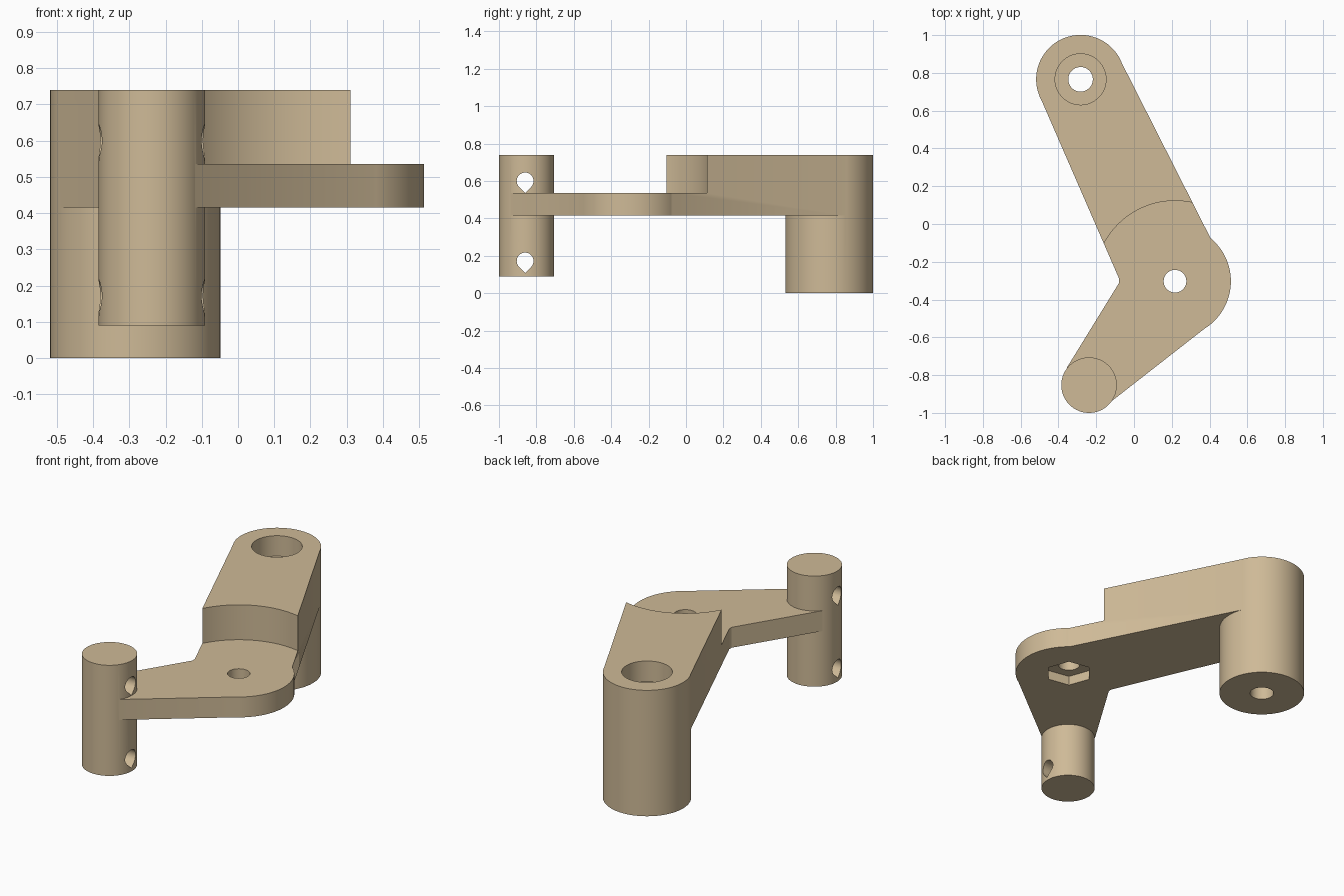
import bpy, bmesh
from math import sin, cos, pi, radians
from mathutils import Vector

if "Cube" in bpy.data.objects:
    bpy.data.objects.remove(bpy.data.objects["Cube"])

A, B, C = Vector((-0.283, 0.766)), Vector((0.217, -0.303)), Vector((-0.238, -0.853))
PLATE_LO, PLATE_HI, TOP = 0.415, 0.535, 0.74


def prism(name, pts, z0, z1):
    """Extrude a counter-clockwise outline from z0 to z1."""
    bm = bmesh.new()
    face = bm.faces.new([bm.verts.new((p[0], p[1], z0)) for p in pts])
    ext = bmesh.ops.extrude_face_region(bm, geom=[face])
    bmesh.ops.translate(bm, vec=(0, 0, z1 - z0),
                        verts=[g for g in ext["geom"] if isinstance(g, bmesh.types.BMVert)])
    bmesh.ops.recalc_face_normals(bm, faces=bm.faces)
    me = bpy.data.meshes.new(name)
    bm.to_mesh(me)
    bm.free()
    ob = bpy.data.objects.new(name, me)
    bpy.context.collection.objects.link(ob)
    return ob


def disc(name, c, r, z0, z1, n=96, turn=0.0):
    return prism(name, [(c.x + r * cos(turn + 2 * pi * i / n),
                         c.y + r * sin(turn + 2 * pi * i / n)) for i in range(n)], z0, z1)


def combine(target, other, op):
    """Apply a boolean and drop the helper."""
    m = target.modifiers.new(op, 'BOOLEAN')
    m.operation, m.object, m.solver = op, other, 'EXACT'
    bpy.context.view_layer.objects.active = target
    bpy.ops.object.modifier_apply(modifier=m.name)
    bpy.data.objects.remove(other, do_unlink=True)


# Thick upper arm, scooped out around the pivot
along = (B - A).normalized()
side = Vector((-along.y, along.x))
arm = prism("bell_crank_lever", [A - side * 0.234, B - side * 0.266,
                                 B + side * 0.271, A + side * 0.234], PLATE_LO, TOP)
combine(arm, disc("scoop", B, 0.426, PLATE_HI, TOP + 0.1, 128), 'DIFFERENCE')

# Pivot disc, tapered lower arm, tall boss and round post
lower = [(-0.078, -0.31), (-0.355, -0.76), C, (-0.125, -0.943), (0.399, -0.534), B]
for part in (disc("pivot", B, 0.296, PLATE_LO, PLATE_HI),
             prism("lower_arm", lower, PLATE_LO, PLATE_HI),
             disc("boss", A, 0.235, 0, TOP),
             disc("post", C, 0.147, 0.09, TOP)):
    combine(arm, part, 'UNION')

# Bolt holes, counterbore and hexagonal nut pocket
for cutter in (disc("boss_hole", A, 0.065, -0.1, 1, 64),
               disc("counterbore", A, 0.135, TOP - 0.12, 1, 64),
               disc("pivot_hole", B, 0.06, 0.3, 0.7, 64),
               disc("nut_pocket", B, 0.13, 0.3, PLATE_LO + 0.055, 6, radians(50))):
    combine(arm, cutter, 'DIFFERENCE')

# Teardrop cross holes through the post
r = 0.045
drop = [(r * cos(radians(a)), r * sin(radians(a))) for a in range(-45, 226, 9)]
drop.append((0, -r * 2 ** 0.5))
for z in (0.6, 0.172):
    hole = prism("cross_hole", drop, -0.25, 0.25)
    hole.rotation_euler = (pi / 2, 0, pi / 2)
    hole.location = (C.x, -0.86, z)
    bpy.context.view_layer.update()
    combine(arm, hole, 'DIFFERENCE')

# Tan finish
mat = bpy.data.materials.new("tan")
mat.diffuse_color = (0.62, 0.49, 0.31, 1)
mat.use_nodes = True
mat.node_tree.nodes["Principled BSDF"].inputs["Base Color"].default_value = mat.diffuse_color
arm.data.materials.clear()
arm.data.materials.append(mat)
bpy.ops.object.select_all(action='DESELECT')
arm.select_set(True)
bpy.context.view_layer.objects.active = arm
bpy.ops.object.shade_smooth_by_angle(angle=radians(25))
